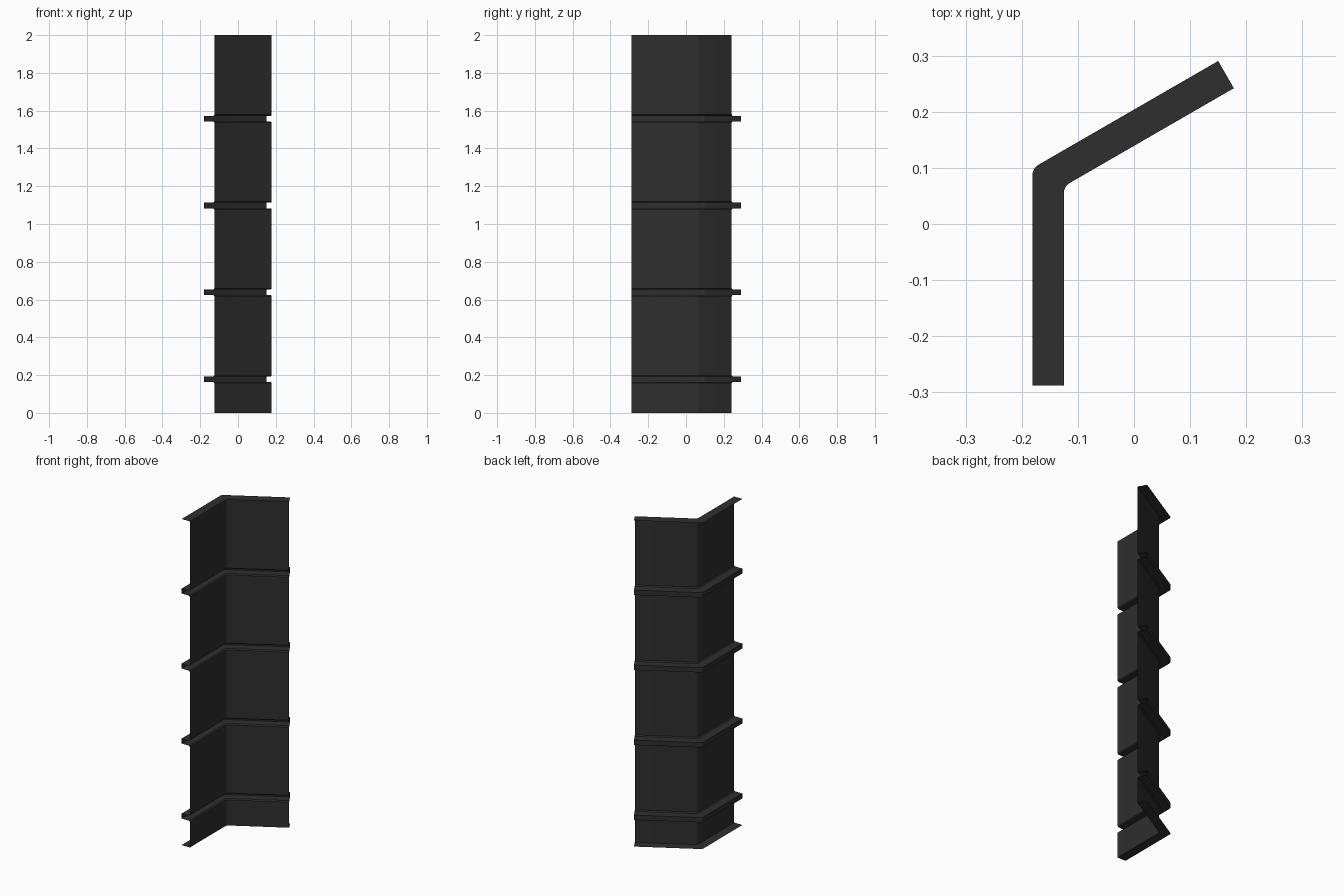
import bpy, bmesh, math
from mathutils import Vector

if "Cube" in bpy.data.objects:
    bpy.data.objects.remove(bpy.data.objects["Cube"])

DEPTH = 0.056          # how far ribs and end flanges project outward
ARM = math.radians(30) # direction of the slanted wing
INNER_END = Vector((0.178, 0.242))

metal = bpy.data.materials.new("dark grey metal")
metal.diffuse_color = (0.028, 0.028, 0.028, 1)
metal.use_nodes = True
metal.node_tree.nodes["Principled BSDF"].inputs["Base Color"].default_value = metal.diffuse_color


def plan_path(d, radius=0.021, steps=4):
    """Bent plan line, offset outward by d, with a rounded bend."""
    direction = Vector((math.cos(ARM), math.sin(ARM)))
    normal = Vector((-direction.y, direction.x))
    end = INNER_END + normal * d
    x = -0.125 - d
    corner = Vector((x, end.y - (end.x - x) * math.tan(ARM)))
    turn = math.pi / 2 - ARM
    centre = Vector((x + radius, corner.y - radius * math.tan(turn / 2)))
    pts = [Vector((x, -0.288))]
    for i in range(steps + 1):
        a = math.pi - turn * i / steps
        pts.append(centre + radius * Vector((math.cos(a), math.sin(a))))
    pts.append(end)
    return pts


# Vertical section (offset, height): bottom flange, four ribs, top flange
section = [(DEPTH, 0.0), (0, 0.0)]
for i in range(4):
    z = 0.178 + 0.46 * i
    section += [(0, z - 0.021), (0.006, z - 0.015), (DEPTH, z - 0.015),
                (DEPTH, z + 0.015), (0.006, z + 0.015), (0, z + 0.021)]
section += [(0, 2.0), (DEPTH, 2.0)]

# Sweep the section along the bent plan line
bm = bmesh.new()
rows = [[bm.verts.new((p.x, p.y, z)) for p in plan_path(d)] for d, z in section]
for low, high in zip(rows, rows[1:]):
    for j in range(len(low) - 1):
        bm.faces.new((low[j], high[j], high[j + 1], low[j + 1]))
mesh = bpy.data.meshes.new("ribbed_corner_panel")
bm.to_mesh(mesh)
bm.free()
mesh.materials.append(metal)

panel = bpy.data.objects.new("ribbed_corner_panel", mesh)
bpy.context.collection.objects.link(panel)
bpy.context.view_layer.objects.active = panel
panel.select_set(True)
bpy.ops.object.shade_smooth_by_angle(angle=math.radians(30))
